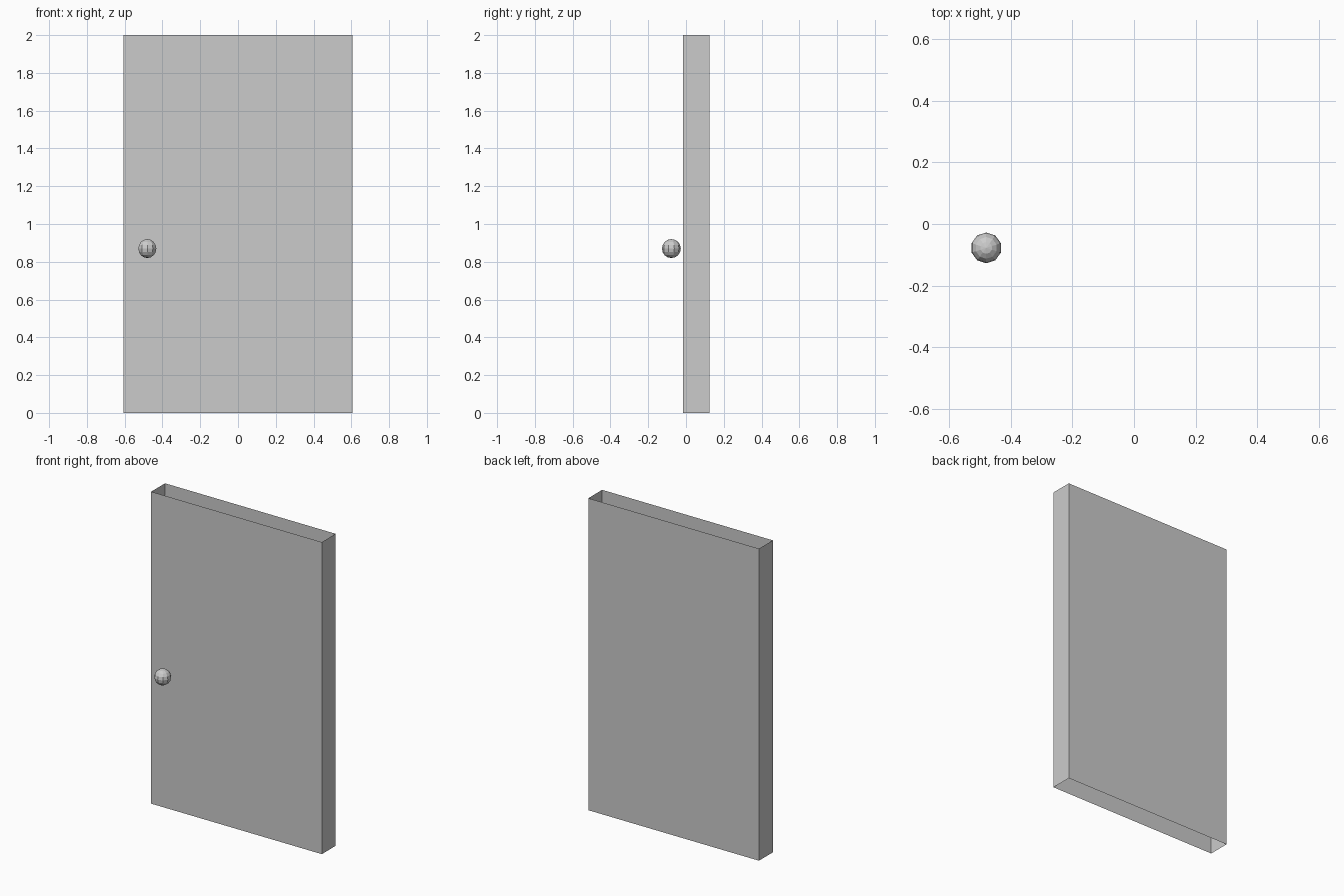
import bpy, bmesh

if "Cube" in bpy.data.objects:
    bpy.data.objects.remove(bpy.data.objects["Cube"])


def add_object(name, bm):
    mesh = bpy.data.meshes.new(name)
    bm.to_mesh(mesh)
    bm.free()
    obj = bpy.data.objects.new(name, mesh)
    bpy.context.collection.objects.link(obj)
    return obj


# Door panel: four thin walls, open at top and bottom
bm = bmesh.new()
bmesh.ops.create_cube(bm, size=1)
bmesh.ops.scale(bm, vec=(1.21, 0.14, 2), verts=bm.verts)
caps = [f for f in bm.faces if abs(f.normal.z) > 0.5]
bmesh.ops.delete(bm, geom=caps, context='FACES_ONLY')
door = add_object("door_panel", bm)
door.location = (0, 0.055, 1)

# Faceted round knob, floating just in front of the door
bm = bmesh.new()
bmesh.ops.create_uvsphere(bm, u_segments=10, v_segments=8, radius=0.05)
knob = add_object("door_knob", bm)
knob.location = (-0.48, -0.0775, 0.87)
